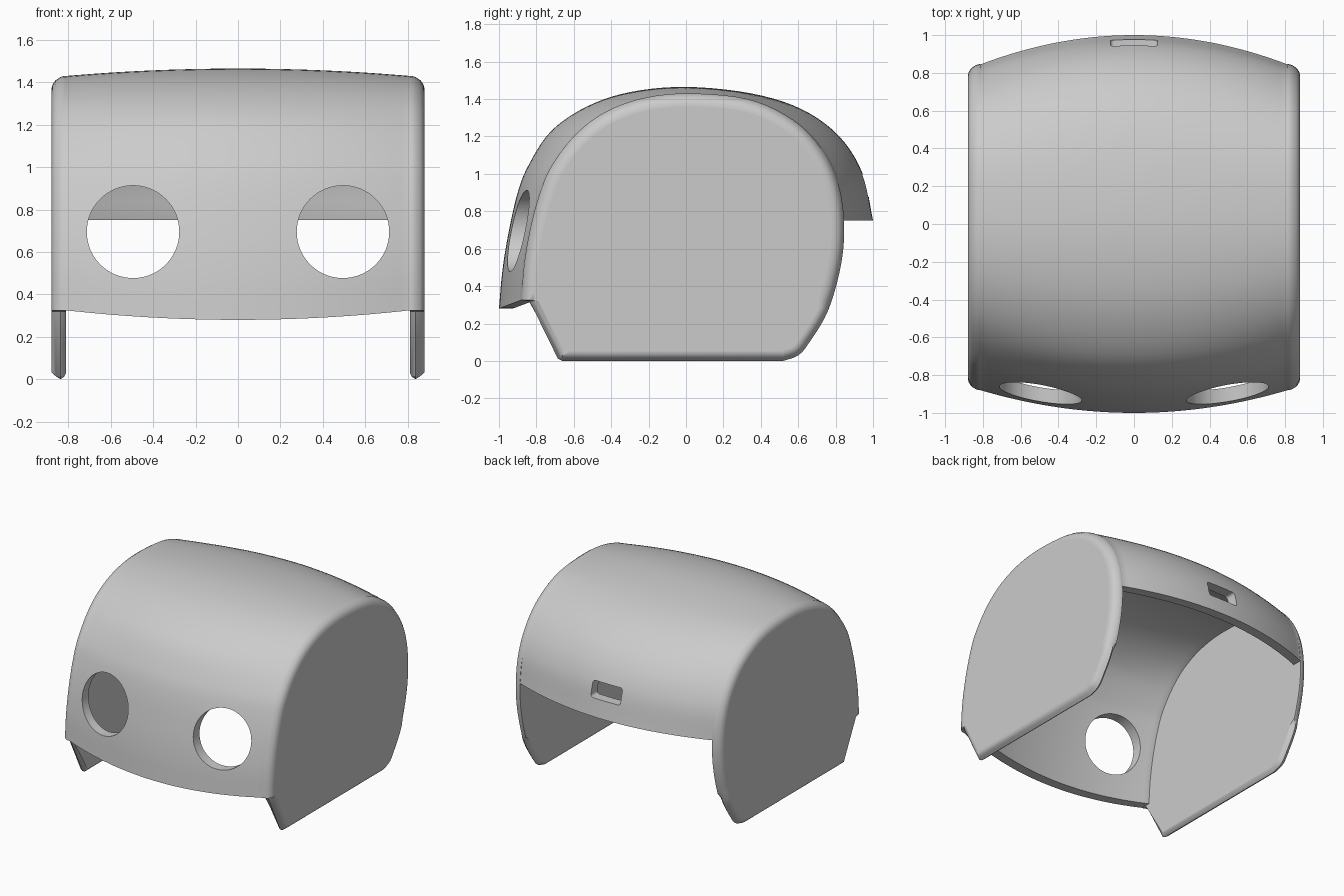
import bpy, bmesh, math
from mathutils import Vector

if "Cube" in bpy.data.objects:
    bpy.data.objects.remove(bpy.data.objects["Cube"], do_unlink=True)

grey = bpy.data.materials.new("plain_grey")
grey.use_nodes = True
grey.diffuse_color = (0.6, 0.6, 0.6, 1)
grey.node_tree.nodes["Principled BSDF"].inputs["Base Color"].default_value = grey.diffuse_color

SIDE_X, OUTER_X, WALL = 0.812, 0.88, 0.075

# Profiles as (y, z), running from the front lip over the top to the back
CENTRE = [(-1, .28), (-.982, .48), (-.95, .68), (-.9, .9), (-.84, 1.05), (-.72, 1.23),
          (-.53, 1.36), (-.3, 1.437), (0, 1.465), (.35, 1.43), (.62, 1.345), (.82, 1.2),
          (.945, 1), (1, .75)]
SIDE = [(-.88, .325), (-.865, .52), (-.83, .72), (-.78, .9), (-.72, 1.04), (-.6, 1.2),
        (-.45, 1.32), (-.25, 1.4), (0, 1.43), (.33, 1.4), (.57, 1.29), (.72, 1.14),
        (.81, .96), (.845, .75)]
BACK_LEG = [(.83, .52), (.76, .27), (.66, .1), (.6, .03), (.52, 0)]
FRONT_LEG = [(-.66, 0), (-.685, .012), (-.84, .32)]


def smooth_curve(points, steps=5):
    """Catmull-Rom curve through the points."""
    p = [Vector(q) for q in points]
    p = [2 * p[0] - p[1]] + p + [2 * p[-1] - p[-2]]
    out = []
    for a, b, c, d in zip(p, p[1:], p[2:], p[3:]):
        for i in range(steps):
            t = i / steps
            out.append(0.5 * (2 * b + (c - a) * t + (2 * a - 5 * b + 4 * c - d) * t ** 2
                              + (3 * b - a - 3 * c + d) * t ** 3))
    return out + [p[-2]]


def inward(points, closed):
    """Unit normals pointing into the profile."""
    n = len(points)
    result = []
    for i in range(n):
        a = points[i - 1] if closed or i else points[0]
        b = points[(i + 1) % n] if closed or i < n - 1 else points[-1]
        t = (b - a).normalized()
        result.append(Vector((t.y, -t.x)))
    return result


def loft(name, sections):
    """Closed solid through (x, loop) sections."""
    bm = bmesh.new()
    rings = [[bm.verts.new((x, q.x, q.y)) for q in loop] for x, loop in sections]
    n = len(rings[0])
    for r, s in zip(rings, rings[1:]):
        for i in range(n):
            j = (i + 1) % n
            bm.faces.new((r[i], r[j], s[j], s[i]))
    bm.faces.new(rings[0])
    bm.faces.new(rings[-1])
    bmesh.ops.recalc_face_normals(bm, faces=bm.faces)
    mesh = bpy.data.meshes.new(name)
    bm.to_mesh(mesh)
    bm.free()
    mesh.materials.append(grey)
    obj = bpy.data.objects.new(name, mesh)
    bpy.context.collection.objects.link(obj)
    return obj


def activate(obj):
    bpy.ops.object.select_all(action='DESELECT')
    obj.select_set(True)
    bpy.context.view_layer.objects.active = obj


def cut(obj, cutter):
    """Subtract the cutter and remove it."""
    cutter.hide_render = True
    cutter.data.materials.append(grey)
    activate(obj)
    mod = obj.modifiers.new("cut", 'BOOLEAN')
    mod.operation, mod.solver, mod.object = 'DIFFERENCE', 'EXACT', cutter
    bpy.ops.object.modifier_apply(modifier=mod.name)
    bpy.data.objects.remove(cutter, do_unlink=True)


# Curved shell, bulging towards the middle
centre_arc, side_arc = smooth_curve(CENTRE), smooth_curve(SIDE)
sections = []
COLUMNS = 40
for k in range(COLUMNS + 1):
    x = SIDE_X * (2 * k / COLUMNS - 1)
    t = (x / SIDE_X) ** 2
    outer = [a.lerp(b, t) for a, b in zip(centre_arc, side_arc)]
    inner = [p + n * WALL for p, n in zip(outer, inward(outer, False))]
    for end in (0, -1):
        inner[end].y = outer[end].y
    sections.append((x, outer + inner[::-1]))
# Short straight ends that sink into the side plates
sections = [(-SIDE_X - .004, sections[0][1])] + sections + [(SIDE_X + .004, sections[-1][1])]
shell = loft("curved_shell", sections)

# Round front openings
for side in (-1, 1):
    bpy.ops.mesh.primitive_cylinder_add(vertices=64, radius=.218, depth=.9,
                                        location=(side * .495, -.8, .695),
                                        rotation=(math.pi / 2, 0, 0))
    cut(shell, bpy.context.object)

# Rounded slot in the back
bpy.ops.mesh.primitive_cube_add(size=1, location=(0, .95, .94))
slot = bpy.context.object
slot.scale = (.25, .5, .12)
bpy.ops.object.transform_apply(location=False, rotation=False, scale=True)
bevel = slot.modifiers.new("round", 'BEVEL')
bevel.width, bevel.segments = .02, 4
bpy.ops.object.modifier_apply(modifier=bevel.name)
cut(shell, slot)
activate(shell)
bpy.ops.object.shade_smooth_by_angle(angle=math.radians(30))

# Side plates with rounded outer rims and softly rounded feet
rim = smooth_curve(SIDE + BACK_LEG) + [Vector(q) for q in FRONT_LEG]
normals = inward(rim, True)
normals[0], normals[-1] = Vector((1, 0)), Vector((.8, 0))
RADIUS = OUTER_X - SIDE_X
STEPS = 8


def plate_loop(inset, foot_inset):
    return [p + n * (foot_inset if p.y < .3 else inset) for p, n in zip(rim, normals)]


for side, label in ((1, "left"), (-1, "right")):
    sections = [(side * SIDE_X, plate_loop(0, .03)),
                (side * (SIDE_X + .008), plate_loop(0, .012)),
                (side * (SIDE_X + .025), plate_loop(RADIUS * .07, 0))]
    for k in range(4, STEPS + 1):
        a = math.pi / 2 * k / STEPS
        inset = RADIUS * (1 - math.cos(a))
        sections.append((side * (SIDE_X + RADIUS * math.sin(a)), plate_loop(inset, inset * .75)))
    plate = loft(label + "_side_plate", sections)
    activate(plate)
    bpy.ops.object.shade_smooth_by_angle(angle=math.radians(35))
    for face in plate.data.polygons:
        if len(face.vertices) > 4:
            face.use_smooth = False
